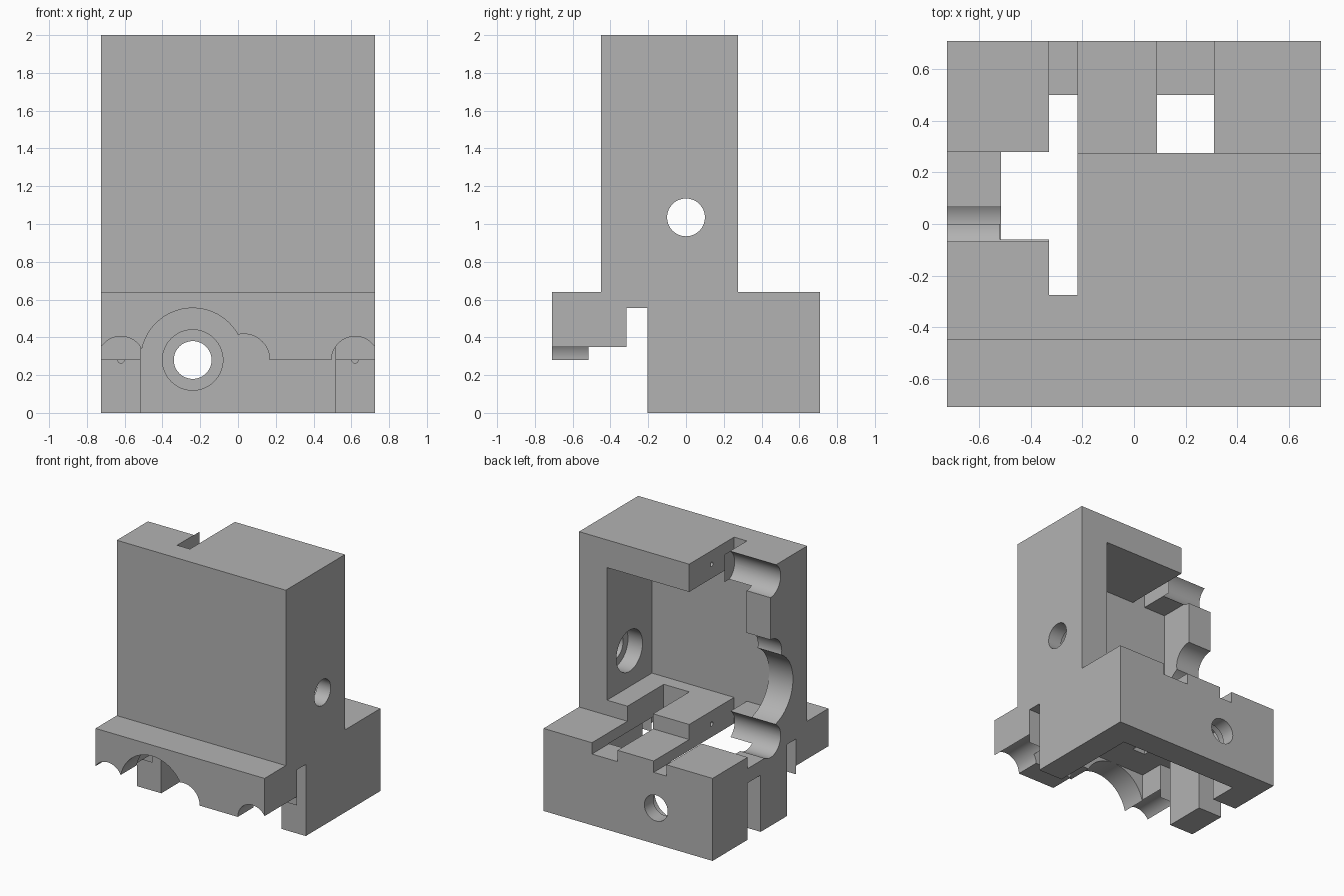
import bpy
import math
from mathutils import Matrix

if "Cube" in bpy.data.objects:
    bpy.data.objects.remove(bpy.data.objects["Cube"])

import bmesh

grey = bpy.data.materials.new("machined_grey")
grey.use_nodes = True
colour = (0.45, 0.45, 0.45, 1)
grey.diffuse_color = colour
grey.node_tree.nodes["Principled BSDF"].inputs["Base Color"].default_value = colour


def make_object(name, bm):
    mesh = bpy.data.meshes.new(name)
    bm.to_mesh(mesh)
    bm.free()
    mesh.materials.append(grey)
    ob = bpy.data.objects.new(name, mesh)
    bpy.context.collection.objects.link(ob)
    return ob


def box(name, xs, ys, zs):
    bm = bmesh.new()
    bmesh.ops.create_cube(bm, size=1)
    for v in bm.verts:
        v.co = [r[0] if c < 0 else r[1] for c, r in zip(v.co, (xs, ys, zs))]
    return make_object(name, bm)


def rod(name, axis, span, across, z, radius, sides=64):
    """Cylinder along x or y; across is its position on the other one."""
    bm = bmesh.new()
    bmesh.ops.create_cone(bm, cap_ends=True, segments=sides, radius1=radius,
                          radius2=radius, depth=span[1] - span[0])
    mid = sum(span) / 2
    if axis == "x":
        place = Matrix.Translation((mid, across, z)) @ Matrix.Rotation(math.pi / 2, 4, "Y")
    else:
        place = Matrix.Translation((across, mid, z)) @ Matrix.Rotation(math.pi / 2, 4, "X")
    bm.transform(place)
    return make_object(name, bm)


def combine(target, tool, operation="DIFFERENCE"):
    mod = target.modifiers.new("cut", "BOOLEAN")
    mod.operation = operation
    mod.solver = "EXACT"
    mod.object = tool
    bpy.context.view_layer.objects.active = target
    bpy.ops.object.modifier_apply(modifier=mod.name)
    bpy.data.objects.remove(tool)


# Outer block: wide base and upright tower
W, D = 0.725, 0.71
CEIL = 0.555          # ceiling of the base cavity
AXIS_Z = 0.28         # bore axis of the base
TOWER_Z = 1.275       # middle of the tower's bore pattern
body = box("bearing_bracket", (-W, W), (-D, D), (0, 0.64))
combine(body, box("tower", (-W, W), (-0.45, 0.275), (0.3, 2)), "UNION")

# Cavities, slots and steps
cuts = [
    ("base_cavity", (-0.515, 0.515), (-0.515, 0.5), (-1, CEIL)),
    ("base_cross_slot", (-1, 1), (-0.315, -0.205), (-1, CEIL)),
    ("base_front_relief", (-1, 1), (-1, -0.25), (-1, AXIS_Z)),
    ("tower_cavity", (-0.52, 0.485), (-0.275, 1), (0.757, 1.785)),
    ("tower_slot", (-0.33, -0.22), (-0.275, 1), (CEIL - 0.003, 3)),
    ("tower_side_relief", (-1, -0.3), (0, 1), (0.64, 3)),
    ("side_ledge", (-1, -0.3), (0, 0.28), (CEIL - 0.003, 3)),
    ("side_slot", (-1, -0.5), (0.12, 0.28), (-1, 0.44)),
    ("floor_slot", (0.09, 0.31), (-0.17, 1), (CEIL - 0.003, 0.8)),
]
for cut in cuts:
    combine(body, box(*cut))

# Bore pattern, repeated along the base front and up the tower side
for offset, radius in ((-0.62, 0.125), (-0.24, 0.275), (0.03, 0.138), (0.62, 0.125)):
    combine(body, rod("base_bore", "y", (-1, -0.315), offset, AXIS_Z, radius))
    combine(body, rod("tower_bore", "x", (-1, -0.33), 0, TOWER_Z + offset, radius))

# Through holes with counterbores on the inside
for span, radius in (((0.4, 1), 0.1), ((0.4, 0.6), 0.16)):
    combine(body, rod("back_hole", "y", span, -0.24, AXIS_Z, radius))
    combine(body, rod("side_hole", "x", (span[0], span[1] + 0.01), 0,
                      TOWER_Z - 0.24, radius))

# Small dowel holes centred on the end bores
for offset in (-0.62, 0.62):
    combine(body, rod("base_dowel", "y", (-0.25, -0.08), offset, AXIS_Z, 0.017, 16))
    combine(body, rod("tower_dowel", "x", (-0.25, -0.08), 0, TOWER_Z + offset, 0.017, 16))

# Smooth bores, sharp edges
bpy.ops.object.select_all(action="DESELECT")
body.select_set(True)
bpy.context.view_layer.objects.active = body
bpy.ops.object.shade_smooth_by_angle(angle=math.radians(30))
